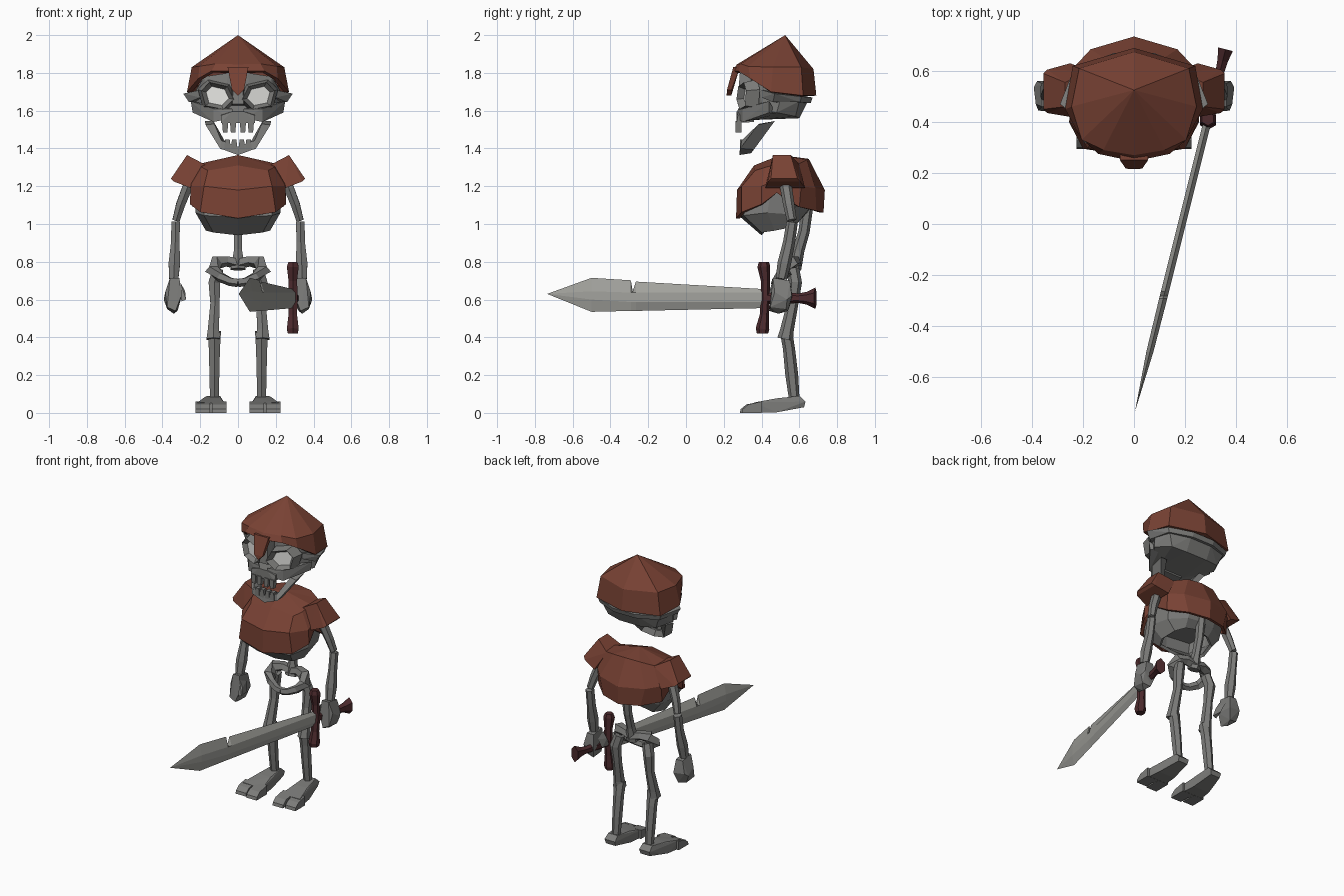
import bpy, bmesh, math
from mathutils import Vector


def material(name, rgb):
    m = bpy.data.materials.new(name)
    m.diffuse_color = (*rgb, 1)
    return m


LEATHER = material("red_brown_leather", (0.19, 0.054, 0.034))
BONE = material("grey_bone", (0.20, 0.20, 0.193))
STEEL = material("pale_steel", (0.36, 0.36, 0.335))
WOOD = material("dark_red_wood", (0.075, 0.024, 0.027))
EYE = material("eye_white", (0.80, 0.80, 0.77))


def finish(name, bm, mat, mirror=False, thick=0):
    bmesh.ops.recalc_face_normals(bm, faces=bm.faces)
    me = bpy.data.meshes.new(name)
    bm.to_mesh(me)
    bm.free()
    me.materials.append(mat)
    ob = bpy.data.objects.new(name, me)
    bpy.context.collection.objects.link(ob)
    if mirror:
        ob.modifiers.new("mirror", 'MIRROR')
    if thick:
        s = ob.modifiers.new("thickness", 'SOLIDIFY')
        s.thickness, s.offset = thick, -1
    return ob


def hull(name, pts, mat, mirror=True, both=False):
    """Convex faceted block; both=True adds the reflected points first."""
    if both:
        pts = list(pts) + [(-x, y, z) for x, y, z in pts if x]
        mirror = False
    bm = bmesh.new()
    vs = [bm.verts.new(p) for p in pts]
    r = bmesh.ops.convex_hull(bm, input=vs)
    junk = set(r["geom_interior"]) | set(r["geom_unused"])
    bmesh.ops.delete(bm, geom=[g for g in junk if isinstance(g, bmesh.types.BMVert)], context='VERTS')
    bmesh.ops.dissolve_limit(bm, angle_limit=0.03, verts=bm.verts, edges=bm.edges)
    return finish(name, bm, mat, mirror)


def loft(name, rings, mat, start=True, end=True, mirror=False, thick=0):
    """Skin equal-length rings; start/end: True = cap, a point = fan, False = open."""
    bm = bmesh.new()
    rs = [[bm.verts.new(p) for p in r] for r in rings]
    n = len(rs[0])
    for a, b in zip(rs, rs[1:]):
        for i in range(n):
            j = (i + 1) % n
            bm.faces.new((a[i], a[j], b[j], b[i]))
    for ring, cap in ((rs[0], start), (rs[-1], end)):
        if cap is True:
            bm.faces.new(ring)
        elif cap:
            v = bm.verts.new(cap)
            for i in range(n):
                bm.faces.new((ring[i], ring[(i + 1) % n], v))
    return finish(name, bm, mat, mirror, thick)


def full(half):
    """Complete a front-to-back half ring with its reflection."""
    return half + [(-x, y, z) for x, y, z in reversed(half) if x]


def tube(name, path, mat, sides=6, ref=(1, 0, 0), mirror=True):
    """Faceted bar through (x, y, z, radius along ref, other radius)."""
    pts = [Vector(p[:3]) for p in path]
    rings = []
    for i, p in enumerate(path):
        t = (pts[min(i + 1, len(pts) - 1)] - pts[max(i - 1, 0)]).normalized()
        u = Vector(ref)
        u = (u - t * u.dot(t)).normalized()
        w = t.cross(u)
        rings.append([pts[i] + u * p[3] * math.cos(a) + w * p[4] * math.sin(a)
                      for a in (2 * math.pi * (k + 0.5) / sides for k in range(sides))])
    return loft(name, rings, mat, mirror=mirror)


# Helmet with nose guard
brim = full([(0, .245, 1.81), (.14, .275, 1.81), (.21, .34, 1.77), (.27, .45, 1.70),
             (.24, .62, 1.68), (0, .69, 1.68)])
crown = full([(0, .27, 1.845), (.12, .29, 1.848), (.205, .33, 1.835), (.245, .46, 1.83),
              (.215, .61, 1.83), (0, .675, 1.82)])
loft("helmet", [brim, crown], LEATHER, start=False, end=(0, .525, 2.0), thick=.025)
hull("nose_guard", [(.055, .25, 1.83), (.055, .285, 1.83), (.032, .217, 1.71), (.032, .24, 1.71),
                    (0, .215, 1.68), (0, .24, 1.68)], LEATHER, both=True)

# Skull
hull("cranium", [(.05, .345, 1.80), (.18, .38, 1.78), (.2, .41, 1.6), (.24, .48, 1.59),
                 (.25, .5, 1.66), (.215, .6, 1.65), (.08, .645, 1.65), (.18, .58, 1.57),
                 (.08, .6, 1.56), (.1, .34, 1.55), (.2, .56, 1.75), (0, .62, 1.76)], BONE, both=True)
hull("skull_rim", [(.2, .4, 1.71), (.2, .4, 1.67), (.29, .47, 1.69), (.26, .46, 1.645),
                   (.235, .61, 1.675), (.225, .605, 1.645), (.08, .67, 1.67), (.08, .66, 1.64)],
     BONE, both=True)
hull("cheekbone", [(.03, .275, 1.61), (.03, .268, 1.56), (.13, .30, 1.54), (.13, .30, 1.61),
                   (.25, .44, 1.65), (.24, .44, 1.59), (.1, .36, 1.55), (.2, .48, 1.58)], BONE)
hull("nose_bridge", [(.022, .285, 1.8), (.03, .272, 1.635), (.035, .35, 1.625), (.035, .35, 1.8)],
     BONE, both=True)
hull("upper_jaw", [(.03, .268, 1.595), (.09, .275, 1.575), (.09, .268, 1.535), (.08, .36, 1.54),
                   (.07, .36, 1.6)], BONE, both=True)


def socket_ring(scale, y):
    shape = [(-.058, -.012), (-.035, .035), (.03, .05), (.06, .02), (.045, -.035), (-.02, -.048)]
    return [(.107 + a * scale, y + .3 * a * scale, 1.677 + b * scale) for a, b in shape]


loft("eye_socket", [socket_ring(1.75, .36), socket_ring(1.45, .292), socket_ring(1.0, .326)],
     BONE, start=False, end=False, mirror=True)
loft("eye", [socket_ring(1.03, .329), socket_ring(1.03, .324)], EYE, mirror=True)

# Teeth and lower jaw
for row, z0, z1, y, xs in (("upper", 1.545, 1.485, .275, (.026, .068)),
                           ("lower", 1.395, 1.447, .297, (.02, .056))):
    for i, x in enumerate(xs):
        hull(f"{row}_tooth_{i + 1}",
             [(x + s * w, y + d, z) for s in (-1, 1) for d in (-.012, .02)
              for z, w in ((z0, .017), (z1, .012))], BONE)
loft("lower_jaw", [
    [(.175, .47, 1.545), (.13, .47, 1.545), (.125, .385, 1.53), (.172, .38, 1.525)],
    [(.085, .36, 1.395), (.065, .35, 1.43), (.088, .295, 1.442), (.095, .287, 1.40)],
    [(0, .345, 1.375), (0, .325, 1.41), (0, .287, 1.41), (0, .282, 1.365)]],
    BONE, end=False, mirror=True)

# Chest armour
loft("chest_armour", [
    full([(0, .265, 1.03), (.2, .295, 1.063), (.255, .4, 1.105), (.24, .48, 1.165),
          (.24, .6, 1.09), (.14, .69, 1.07), (0, .728, 1.06)]),
    full([(0, .27, 1.18), (.18, .295, 1.2), (.25, .4, 1.2), (.25, .5, 1.24),
          (.24, .61, 1.2), (.17, .685, 1.19), (0, .735, 1.18)]),
    full([(0, .36, 1.31), (.16, .365, 1.283), (.19, .42, 1.3), (.2, .5, 1.32),
          (.18, .6, 1.32), (.1, .64, 1.34), (0, .65, 1.345)])],
    LEATHER, start=False, end=(0, .5, 1.365), thick=.02)
hull("shoulder_guard", [(.27, .46, 1.365), (.27, .555, 1.365), (.175, .45, 1.315), (.175, .6, 1.315),
                        (.355, .45, 1.24), (.355, .59, 1.24), (.25, .42, 1.19), (.25, .63, 1.19),
                        (.34, .435, 1.225), (.34, .605, 1.225)], LEATHER)

# Rib cage, hollow underneath with an arch at the back
loft("rib_cage", [
    full([(0, .4, .94), (.13, .4, .955), (.17, .47, .965), (.15, .57, .985),
          (.09, .6, 1.015), (0, .61, 1.03)]),
    full([(0, .29, 1.035), (.18, .305, 1.045), (.225, .43, 1.06), (.205, .57, 1.05),
          (.1, .64, 1.065), (0, .65, 1.07)]),
    full([(0, .3, 1.13), (.18, .32, 1.13), (.22, .45, 1.17), (.215, .59, 1.14),
          (.1, .66, 1.13), (0, .68, 1.13)])],
    BONE, start=False, thick=.02)

# Spine and pelvis
tube("spine", [(0, .645, 1.1, .03, .03), (0, .625, .96, .026, .03), (0, .595, .86, .024, .032),
               (0, .575, .76, .045, .035)], BONE, mirror=False)
tube("pelvis", [(0, .58, .79, .03, .035), (.06, .575, .805, .03, .035), (.11, .555, .80, .04, .04),
                (.135, .53, .755, .04, .04), (.095, .495, .72, .028, .026),
                (.04, .475, .695, .024, .022), (0, .47, .69, .024, .022)],
     BONE, sides=5, ref=(0, 0, 1))

# Legs
tube("thigh_bone", [(.105, .565, .76, .032, .035), (.125, .578, .69, .036, .036),
                    (.122, .565, .58, .028, .03), (.13, .535, .44, .034, .036),
                    (.13, .525, .39, .042, .042)], BONE)
tube("shin_bone", [(.125, .53, .43, .04, .032), (.125, .545, .34, .034, .032),
                   (.125, .56, .2, .03, .034), (.125, .573, .075, .027, .028)], BONE)
hull("foot", [(.07, .36, 0), (.215, .35, 0), (.07, .36, .05), (.215, .36, .055), (.2, .48, .003),
              (.08, .48, .003), (.09, .48, .077), (.185, .48, .077), (.095, .6, .09), (.165, .6, .09),
              (.09, .633, .06), (.17, .633, .06), (.095, .625, .03), (.165, .625, .03)], BONE)
for name, a, b, y in (("big_toe", .06, .138, .285), ("small_toe", .148, .225, .295)):
    hull(name, [(x, *p) for x in (a, b) for p in
                ((y, .0), (y + .005, .02), (y + .035, .045), (.4, .06), (.4, 0))], BONE)

# Arms
tube("upper_arm", [(.235, .525, 1.27, .03, .032), (.27, .53, 1.19, .03, .032),
                   (.305, .545, 1.1, .027, .03), (.328, .56, 1.02, .022, .026)], BONE)
tube("forearm", [(.33, .562, 1.01, .026, .03), (.332, .545, .9, .026, .032),
                 (.337, .52, .79, .035, .036), (.34, .505, .71, .028, .03)], BONE)
hull("fist", [(.31, .46, .715), (.36, .46, .715), (.36, .55, .70), (.31, .55, .70),
              (.385, .47, .64), (.393, .535, .6), (.30, .565, .61), (.38, .56, .62),
              (.3, .45, .62), (.375, .445, .56), (.33, .44, .54), (.32, .54, .54), (.375, .53, .55),
              (.34, .49, .525)], BONE)
hull("thumb", [(.305, .455, .69), (.28, .45, .645), (.275, .43, .60), (.30, .43, .59),
               (.28, .5, .60), (.3, .52, .66)], BONE)


# Sword, slanting inward toward the tip
def sword_x(y):
    return .295 + (y - .43) * .25


def blade_ring(y, top, bottom, c=.612, b=.025, t=.016):
    x = sword_x(y)
    return [(x, y, top), (x + t, y, c + b), (x + t, y, c - b), (x, y, bottom),
            (x - t, y, c - b), (x - t, y, c + b)]


loft("blade", [blade_ring(.42, .655, .555), blade_ring(-.265, .695, .54), blade_ring(-.282, .645, .54),
               blade_ring(-.292, .702, .54), blade_ring(-.5, .715, .535, .622, .022, .014)],
     STEEL, end=(sword_x(-.735), -.735, .63))
tube("cross_guard", [(.29, .412, .80, .026, .026), (.29, .412, .775, .036, .034),
                     (.29, .42, .70, .026, .024), (.292, .42, .61, .028, .024),
                     (.29, .415, .52, .026, .024), (.29, .405, .445, .036, .036),
                     (.29, .405, .42, .03, .03)], WOOD, mirror=False)
tube("grip", [(sword_x(y), y, .607, r, h) for y, r, h in
              ((.42, .024, .03), (.6, .02, .026), (.64, .024, .034), (.685, .034, .056))],
     WOOD, mirror=False)
